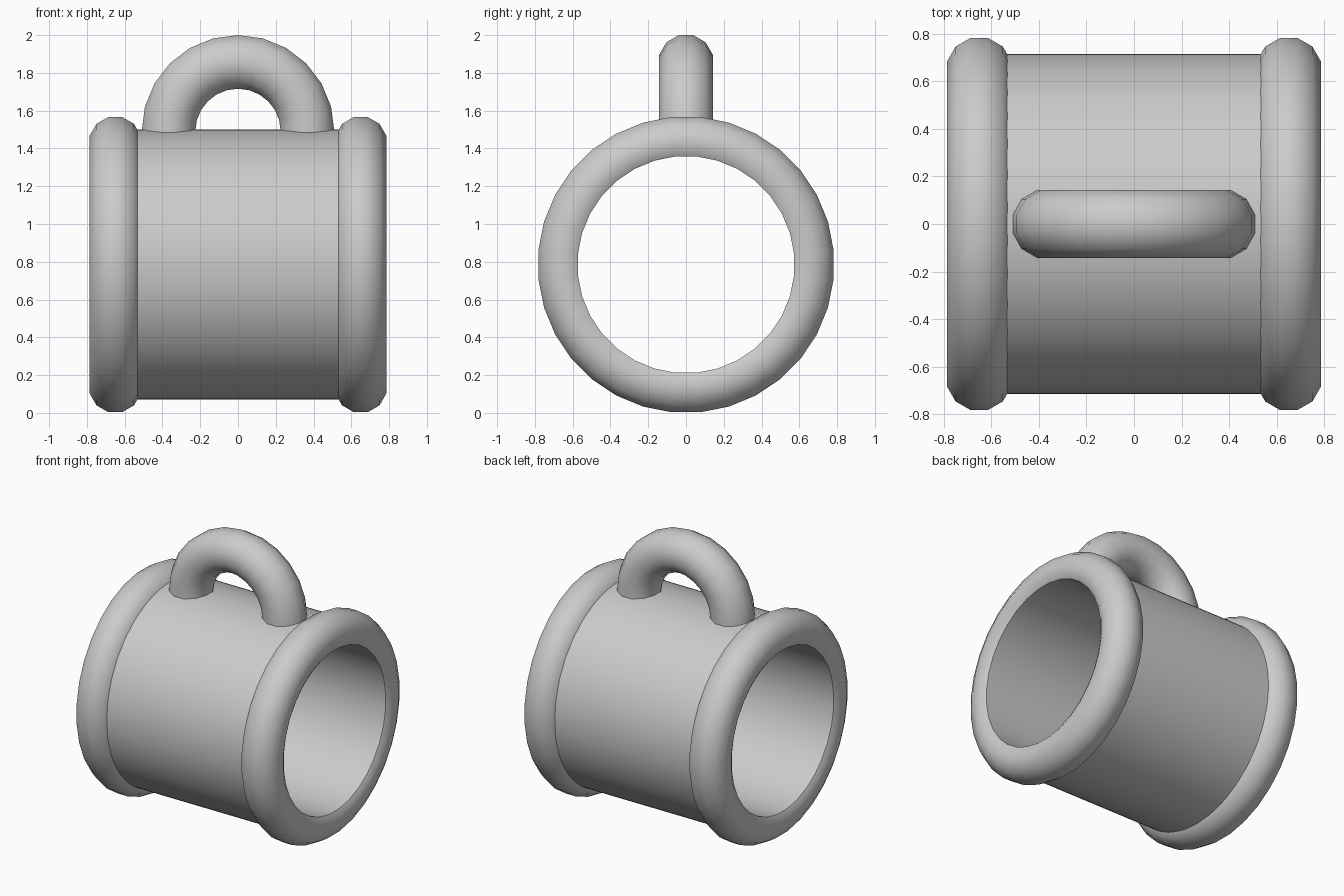
import bpy
from math import sin, cos, pi, radians
from mathutils import Vector

if "Cube" in bpy.data.objects:
    bpy.data.objects.remove(bpy.data.objects["Cube"])

AXIS_Z = 0.785    # height of the tube axis
BORE = 0.575      # inner radius
OUTER = 0.715     # outer radius of the tube
RIM_X = 0.65      # centre of each rim along x, and its ring radius

grey = bpy.data.materials.new("plain grey")
grey.use_nodes = True
colour = (0.6, 0.6, 0.6, 1)
grey.diffuse_color = colour
grey.node_tree.nodes["Principled BSDF"].inputs["Base Color"].default_value = colour


def skin(name, rings, closed, caps=False, angle=40):
    """Skin a list of closed rings of points into a smooth shaded object."""
    n, count = len(rings[0]), len(rings)
    verts = [p for ring in rings for p in ring]
    faces = []
    for i in range(count if closed else count - 1):
        a, b = i * n, (i + 1) % count * n
        faces += [(a + j, a + (j + 1) % n, b + (j + 1) % n, b + j) for j in range(n)]
    if caps:
        faces += [tuple(reversed(range(n))), tuple(range((count - 1) * n, count * n))]
    mesh = bpy.data.meshes.new(name)
    mesh.from_pydata(verts, [], faces)
    mesh.materials.append(grey)
    obj = bpy.data.objects.new(name, mesh)
    bpy.context.collection.objects.link(obj)
    bpy.ops.object.select_all(action='DESELECT')
    obj.select_set(True)
    bpy.context.view_layer.objects.active = obj
    bpy.ops.object.mode_set(mode='EDIT')
    bpy.ops.mesh.select_all(action='SELECT')
    bpy.ops.mesh.normals_make_consistent(inside=False)
    bpy.ops.object.mode_set(mode='OBJECT')
    bpy.ops.object.shade_smooth_by_angle(angle=radians(angle))
    return obj


def lathe(name, profile, steps):
    """Revolve a closed (x, radius) profile around the tube axis."""
    turns = [2 * pi * (i + 0.5) / steps for i in range(steps)]
    rings = [[Vector((x, r * sin(t), AXIS_Z + r * cos(t))) for x, r in profile] for t in turns]
    return skin(name, rings, closed=True)


# Hollow tube, its ends buried in the rims
END = 0.538
lathe("tube_body", [(-END, BORE), (END, BORE), (END, OUTER), (-END, OUTER)], 96)

# Rounded rims, bored flush with the tube
arc = [radians(a) for a in range(-15, 196, 30)]
half = [(0.14 * cos(a), RIM_X + 0.14 * sin(a)) for a in arc]
section = [(0.112, BORE)] + half + [(-0.112, BORE)]
for side, name in ((1, "left_rim"), (-1, "right_rim")):
    lathe(name, [(side * (RIM_X + x), r) for x, r in section], 32)

# Arched handle with its feet sunk into the tube wall
HANDLE_R, THICK, HANDLE_Z = 0.368, 0.147, 1.49
path = [(Vector((cos(a), 0, sin(a))), 0) for a in [pi * i / 12 for i in range(13)]]
path = [(Vector((1, 0, 0)), -0.07)] + path + [(Vector((-1, 0, 0)), -0.07)]
angles = [2 * pi * (j + 0.5) / 12 for j in range(12)]
rings = [[d * (HANDLE_R + THICK * cos(b)) + Vector((0, THICK * sin(b), HANDLE_Z + drop))
          for b in angles] for d, drop in path]
skin("handle", rings, closed=False, caps=True)
